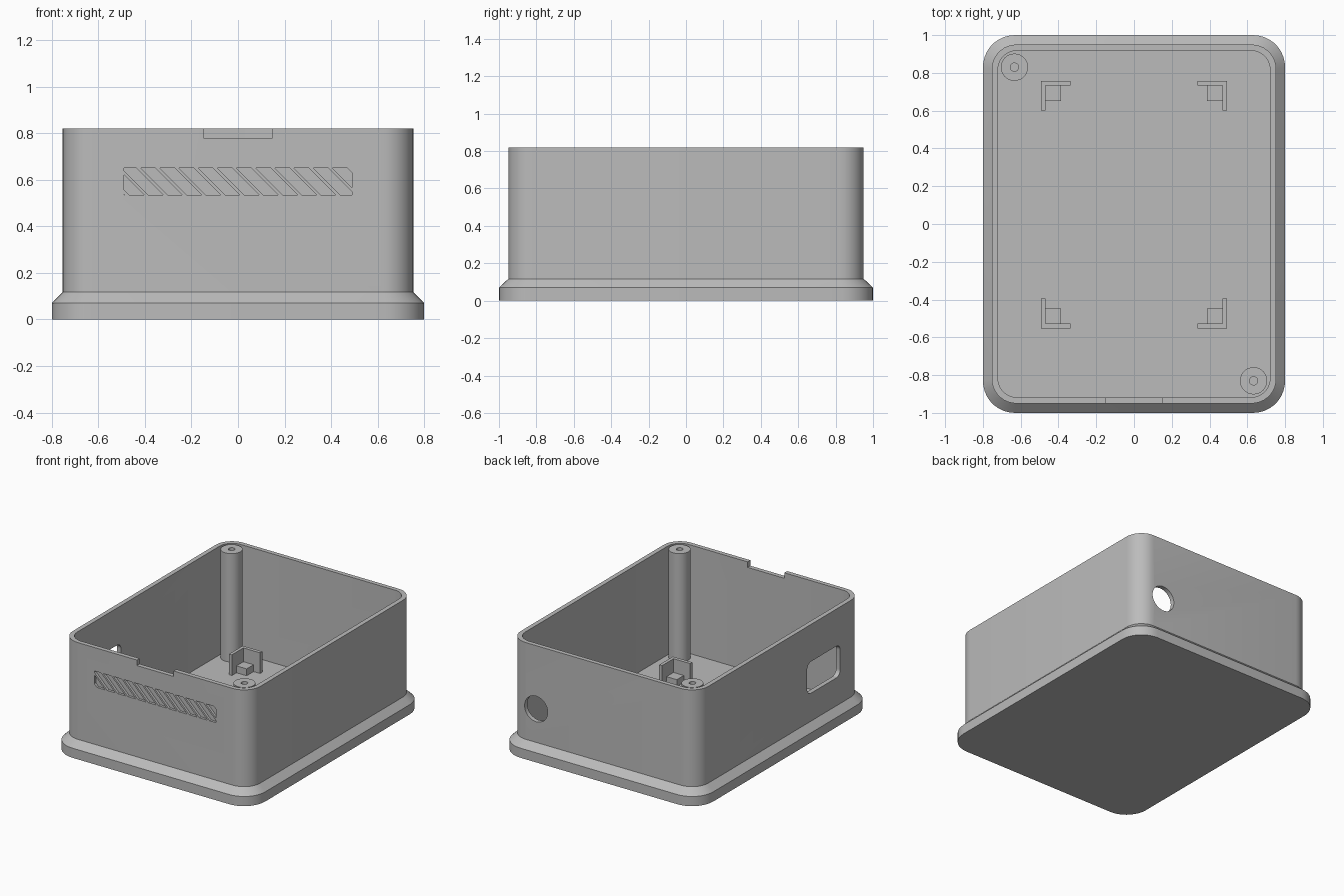
import bpy, bmesh, math
from mathutils import Matrix, Vector

cube = bpy.data.objects.get("Cube")
if cube:
    bpy.data.objects.remove(cube, do_unlink=True)

grey = bpy.data.materials.new("plain_grey")
grey.use_nodes = True
colour = (0.5, 0.5, 0.5, 1)
grey.diffuse_color = colour
grey.node_tree.nodes["Principled BSDF"].inputs["Base Color"].default_value = colour


def make(name, bm):
    bmesh.ops.recalc_face_normals(bm, faces=bm.faces)
    mesh = bpy.data.meshes.new(name)
    bm.to_mesh(mesh)
    bm.free()
    mesh.materials.append(grey)
    ob = bpy.data.objects.new(name, mesh)
    bpy.context.collection.objects.link(ob)
    return ob


def outline(hx, hy, r, seg=10):
    """Rounded rectangle; a circle when both half sizes equal the radius."""
    pts = []
    for k, (sx, sy) in enumerate([(1, 1), (-1, 1), (-1, -1), (1, -1)]):
        for i in range(seg):
            a = (k + i / (seg - 1 if hx > r or hy > r else seg)) * math.pi / 2
            pts.append((sx * (hx - r) + r * math.cos(a), sy * (hy - r) + r * math.sin(a)))
    return pts


def loft(rings, at=Matrix()):
    """Skin through (half x, half y, corner radius, z) rings and cap both ends."""
    bm = bmesh.new()
    loops = [[bm.verts.new((x, y, z)) for x, y in outline(hx, hy, r)]
             for hx, hy, r, z in rings]
    for a, b in zip(loops, loops[1:]):
        for i in range(len(a)):
            j = (i + 1) % len(a)
            bm.faces.new((a[i], a[j], b[j], b[i]))
    bm.faces.new(loops[0])
    bm.faces.new(loops[-1])
    bm.transform(at)
    return bm


def add_box(bm, x, y, z):
    """Box between pairs of limits."""
    size = Matrix.Diagonal((abs(x[1] - x[0]), abs(y[1] - y[0]), z[1] - z[0], 1))
    mid = Vector((sum(x) / 2, sum(y) / 2, sum(z) / 2))
    bmesh.ops.create_cube(bm, size=1, matrix=Matrix.Translation(mid) @ size)


def smooth(ob):
    bpy.ops.object.select_all(action="DESELECT")
    ob.select_set(True)
    bpy.context.view_layer.objects.active = ob
    bpy.ops.object.shade_smooth_by_angle(angle=math.radians(30))


HX, HY, TOP, FLOOR = 0.753, 0.95, 0.82, 0.03

# Open box with flared foot
shell = make("case_shell", loft([
    (0.8, 1.0, 0.17, 0), (0.8, 1.0, 0.17, 0.07), (HX, HY, 0.13, 0.117),
    (HX, HY, 0.13, TOP), (0.72, 0.918, 0.1, TOP), (0.72, 0.918, 0.1, FLOOR)]))

cutters = []

# Round cable hole in the back wall
turn_y = Matrix.Translation((0.54, HY, 0.36)) @ Matrix.Rotation(math.pi / 2, 4, "X")
cutters.append(make("cable_hole_cutter", loft(
    [(0.093, 0.093, 0.093, z) for z in (-0.1, 0.1)], turn_y)))

# Rounded socket opening in the right wall
turn_x = Matrix.Translation((-HX, -0.505, 0.435)) @ Matrix.Rotation(math.pi / 2, 4, "Y")
cutters.append(make("socket_cutter", loft(
    [(0.115, 0.19, 0.045, z) for z in (-0.1, 0.1)], turn_x)))

# Notch in the front rim
bm = bmesh.new()
add_box(bm, (-0.148, 0.148), (-1.0, -0.88), (0.78, 0.9))
cutters.append(make("rim_notch_cutter", bm))

# Slanted grooves in the front, trimmed to a rectangle
LOW, HIGH, SIDE, PITCH, WIDTH = 0.535, 0.65, 0.49, 0.0824, 0.064
bm = bmesh.new()
for k in range(-1, 14):
    x = -0.468 + k * PITCH
    lean = HIGH - LOW
    bm.faces.new([bm.verts.new((px, -HY - 0.02, pz)) for px, pz in (
        (x, LOW), (x + WIDTH, LOW), (x + WIDTH - lean, HIGH), (x - lean, HIGH))])
for s in (-1, 1):
    bmesh.ops.bisect_plane(bm, geom=bm.verts[:] + bm.edges[:] + bm.faces[:],
                           plane_co=(s * SIDE, 0, 0), plane_no=(s, 0, 0), clear_outer=True)
ext = bmesh.ops.extrude_face_region(bm, geom=bm.faces[:], use_keep_orig=True)
bmesh.ops.translate(bm, vec=(0, 0.038, 0),
                    verts=[g for g in ext["geom"] if isinstance(g, bmesh.types.BMVert)])
cutters.append(make("vent_groove_cutter", bm))

# Cut the shell, then drop the cutters
for c in cutters:
    c.hide_render = True
    mod = shell.modifiers.new(c.name, "BOOLEAN")
    mod.operation, mod.solver, mod.object = "DIFFERENCE", "EXACT", c
cut = bpy.data.meshes.new_from_object(
    shell.evaluated_get(bpy.context.evaluated_depsgraph_get()))
shell.modifiers.clear()
shell.data = cut
for c in cutters:
    bpy.data.objects.remove(c, do_unlink=True)
smooth(shell)

# Two screw posts with pilot holes
for name, s in (("front_left_post", 1), ("back_right_post", -1)):
    R, H = 0.072, 0.022
    smooth(make(name, loft(
        [(R, R, R, FLOOR - 0.01), (R, R, R, 0.817), (H, H, H, 0.817), (H, H, H, 0.6)],
        Matrix.Translation((0.633 * s, -0.83 * s, 0)))))

# Four corner brackets, each two fins and a support block
for row, corner_y, v in (("back", 0.757, -1), ("front", -0.552, 1)):
    for side, s in (("left", 1), ("right", -1)):
        bm = bmesh.new()
        base = FLOOR - 0.01

        def part(x0, x1, y0, y1, top):
            add_box(bm, (s * (0.492 - x0), s * (0.492 - x1)),
                    (corner_y + v * y0, corner_y + v * y1), (base, top))
        part(0, 0.157, 0, 0.025, 0.18)
        part(0, 0.023, 0.025, 0.157, 0.18)
        part(0.023, 0.105, 0.025, 0.105, 0.08)
        make(f"{row}_{side}_bracket", bm)
